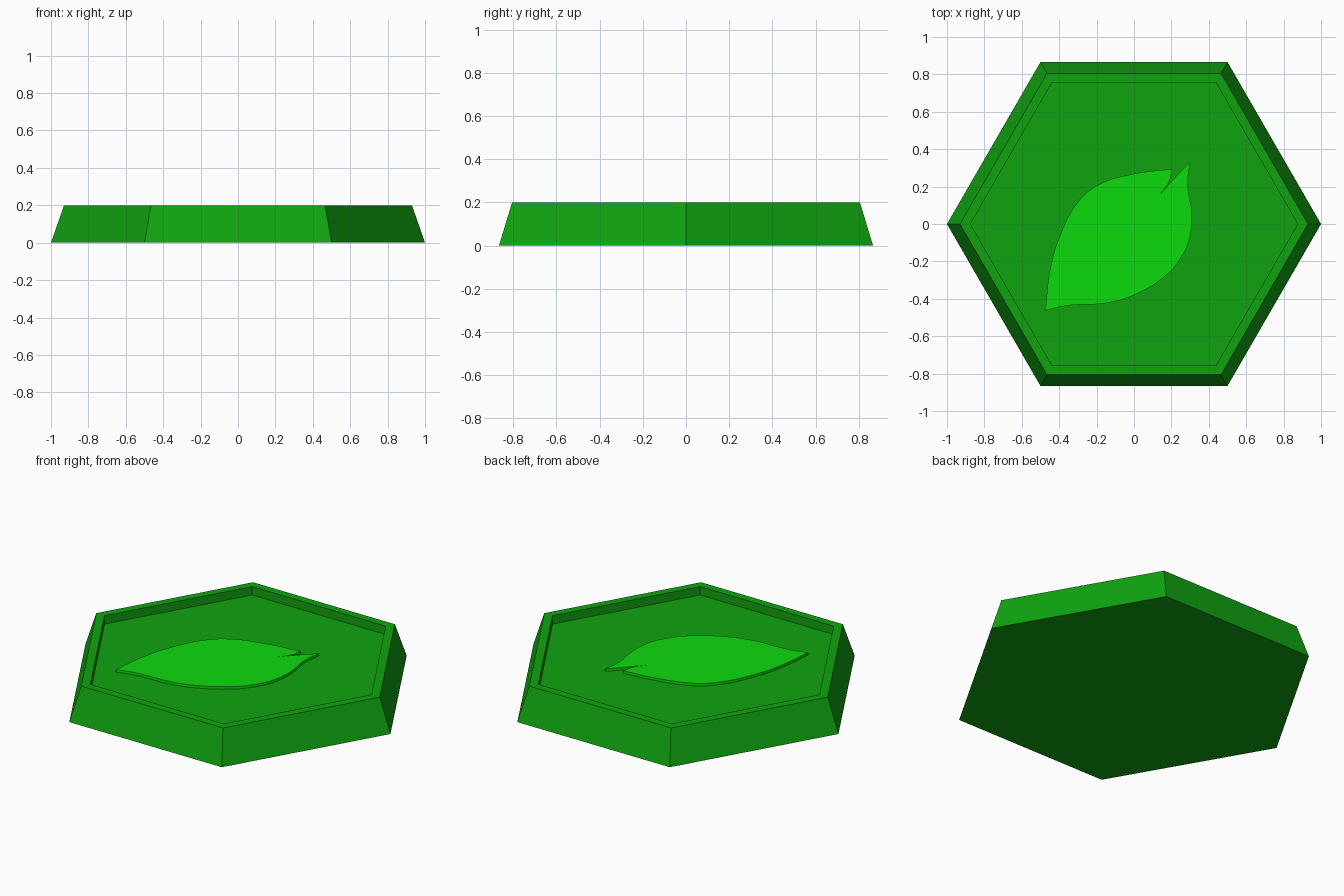
import bpy
import bmesh
from math import cos, sin, pi

cube = bpy.data.objects.get("Cube")
if cube:
    bpy.data.objects.remove(cube, do_unlink=True)


def make_material(name, color):
    mat = bpy.data.materials.new(name)
    mat.use_nodes = True
    mat.diffuse_color = color
    mat.node_tree.nodes["Principled BSDF"].inputs["Base Color"].default_value = color
    return mat


def add_object(name, bm, mat):
    bmesh.ops.recalc_face_normals(bm, faces=bm.faces)
    mesh = bpy.data.meshes.new(name)
    bm.to_mesh(mesh)
    bm.free()
    mesh.materials.append(mat)
    obj = bpy.data.objects.new(name, mesh)
    bpy.context.collection.objects.link(obj)
    return obj


tile_green = make_material("tile green", (0.005, 0.37, 0.005, 1))
leaf_green = make_material("leaf green", (0.004, 0.70, 0.004, 1))

# Hexagonal tile: sloped sides, flat rim and a recessed floor
SIDES = 6
FLOOR = 0.15
profile = [(1.0, 0.0), (0.93, 0.2), (0.875, 0.2), (0.875, FLOOR)]
bm = bmesh.new()
rings = [[bm.verts.new((r * cos(2 * pi * i / SIDES), r * sin(2 * pi * i / SIDES), z))
          for i in range(SIDES)] for r, z in profile]
for low, high in zip(rings, rings[1:]):
    for i in range(SIDES):
        j = (i + 1) % SIDES
        bm.faces.new((low[i], low[j], high[j], high[i]))
bm.faces.new(rings[0])
bm.faces.new(rings[-1])
add_object("hexagon_tile", bm, tile_green)

# Leaf outline: smooth edges between sharp corners (corner flag is True)
outline = [
    (-0.475, -0.465, True), (-0.45, -0.25, False), (-0.405, -0.085, False),
    (-0.29, 0.13, False), (-0.19, 0.21, False), (-0.02, 0.265, False),
    (0.205, 0.295, True), (0.19, 0.23, False), (0.14, 0.16, True),
    (0.23, 0.26, False), (0.3, 0.33, True), (0.288, 0.22, False),
    (0.31, 0.04, False), (0.295, -0.085, False), (0.245, -0.19, False),
    (0.165, -0.28, False), (0.0, -0.38, False), (-0.13, -0.42, False),
    (-0.38, -0.44, False),
]
curve = bpy.data.curves.new("leaf_outline", "CURVE")
curve.dimensions = "2D"
curve.fill_mode = "BOTH"
curve.extrude = 0.0125
curve.resolution_u = 6
spline = curve.splines.new("BEZIER")
spline.bezier_points.add(len(outline) - 1)
spline.use_cyclic_u = True
for point, (x, y, corner) in zip(spline.bezier_points, outline):
    point.co = (x, y, 0)
    point.handle_left_type = point.handle_right_type = "VECTOR" if corner else "AUTO"

# Turn the filled outline into a thin solid plate set into the floor
helper = bpy.data.objects.new("leaf_outline", curve)
bpy.context.collection.objects.link(helper)
bpy.context.view_layer.update()
mesh = bpy.data.meshes.new_from_object(
    helper.evaluated_get(bpy.context.evaluated_depsgraph_get()))
bm = bmesh.new()
bm.from_mesh(mesh)
bpy.data.objects.remove(helper, do_unlink=True)
bpy.data.meshes.remove(mesh)
bmesh.ops.remove_doubles(bm, verts=bm.verts, dist=0.0005)
for face in bm.faces:
    face.material_index = 0
    face.smooth = False
leaf = add_object("leaf", bm, leaf_green)
leaf.location.z = FLOOR + 0.0025
